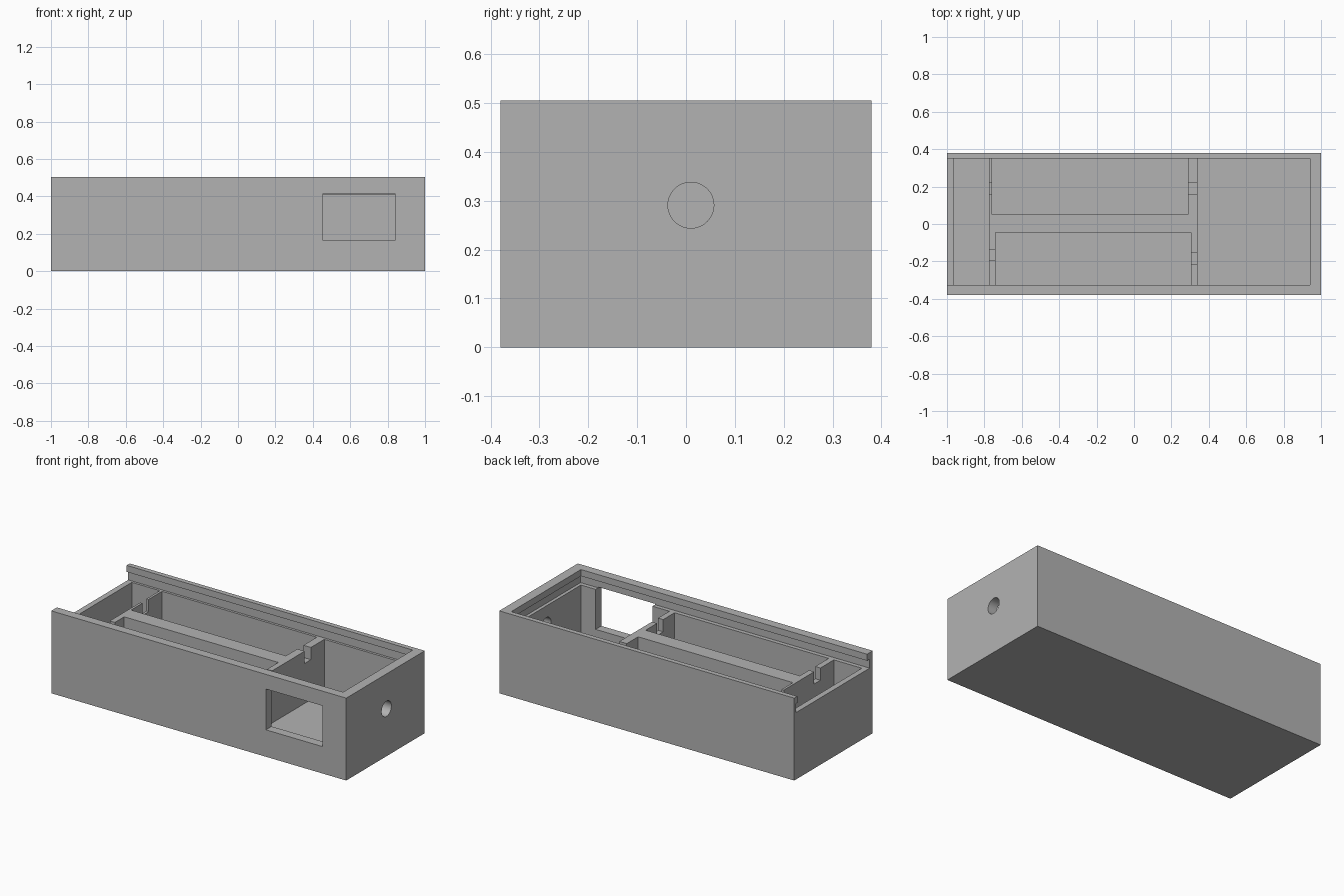
import bpy
import math

old = bpy.data.objects.get("Cube")
if old:
    bpy.data.objects.remove(old, do_unlink=True)

grey = bpy.data.materials.new("plain grey")
grey.use_nodes = True
grey.diffuse_color = (0.45, 0.45, 0.45, 1)
grey.node_tree.nodes["Principled BSDF"].inputs["Base Color"].default_value = (0.45, 0.45, 0.45, 1)


def box(name, x, y, z):
    """Box from its (low, high) range on each axis."""
    mid = [(a + b) / 2 for a, b in (x, y, z)]
    bpy.ops.mesh.primitive_cube_add(size=1, location=mid)
    ob = bpy.context.object
    ob.name = name
    ob.scale = [b - a for a, b in (x, y, z)]
    bpy.ops.object.transform_apply(location=True, rotation=True, scale=True)
    ob.data.materials.append(grey)
    return ob


def cut(ob, cutter):
    """Subtract the cutter, then remove it."""
    cutter.hide_render = True
    mod = ob.modifiers.new("cut", "BOOLEAN")
    mod.operation = "DIFFERENCE"
    mod.solver = "EXACT"
    mod.object = cutter
    bpy.ops.object.select_all(action="DESELECT")
    bpy.context.view_layer.objects.active = ob
    ob.select_set(True)
    bpy.ops.object.modifier_apply(modifier=mod.name)
    bpy.data.objects.remove(cutter, do_unlink=True)


# Main dimensions
FLOOR, LEDGE, LIP, TOP = 0.09, 0.41, 0.465, 0.505
FRONT, BACK = -0.325, 0.35

# Case: open tray with a sliding-lid channel that is open at one end
case = box("case", (-1, 1), (-0.38, 0.38), (0, TOP))
cut(case, box("cavity", (-0.965, 0.94), (FRONT, BACK), (FLOOR, 0.7)))
cut(case, box("lid_entry", (-1.1, 0.9), (FRONT, BACK), (LEDGE, 0.7)))
cut(case, box("lid_groove", (-1.1, 0.96), (FRONT - 0.025, BACK + 0.015), (LEDGE, LIP)))

# Window through the front and round hole through the end
cut(case, box("window", (0.455, 0.84), (-0.5, -0.3), (0.165, 0.415)))
bpy.ops.mesh.primitive_cylinder_add(vertices=48, radius=0.047, depth=0.3,
                                    location=(1, 0.01, 0.291),
                                    rotation=(0, math.pi / 2, 0))
cut(case, bpy.context.object)

# Long bar between the two bays
box("center_bar", (-0.775, 0.34), (-0.045, 0.05), (FLOOR, LEDGE))

# End supports of the bays, each with a notch in the top edge
front_bay, back_bay = (FRONT, -0.045), (0.05, BACK)
supports = [
    ("front_left_support", (0.305, 0.34), front_bay, -0.185),
    ("front_right_support", (-0.775, -0.74), front_bay, -0.165),
    ("back_left_support", (0.29, 0.34), back_bay, 0.19),
    ("back_right_support", (-0.775, -0.76), back_bay, 0.19),
]
for name, x, y, notch in supports:
    support = box(name, x, y, (FLOOR, LEDGE))
    cut(support, box("notch", (x[0] - 0.1, x[1] + 0.1),
                     (notch - 0.03, notch + 0.03), (LEDGE - 0.075, 0.6)))

# Round only the hole; keep every box edge sharp
bpy.ops.object.select_all(action="DESELECT")
case.select_set(True)
bpy.context.view_layer.objects.active = case
bpy.ops.object.shade_smooth_by_angle(angle=math.radians(30))
